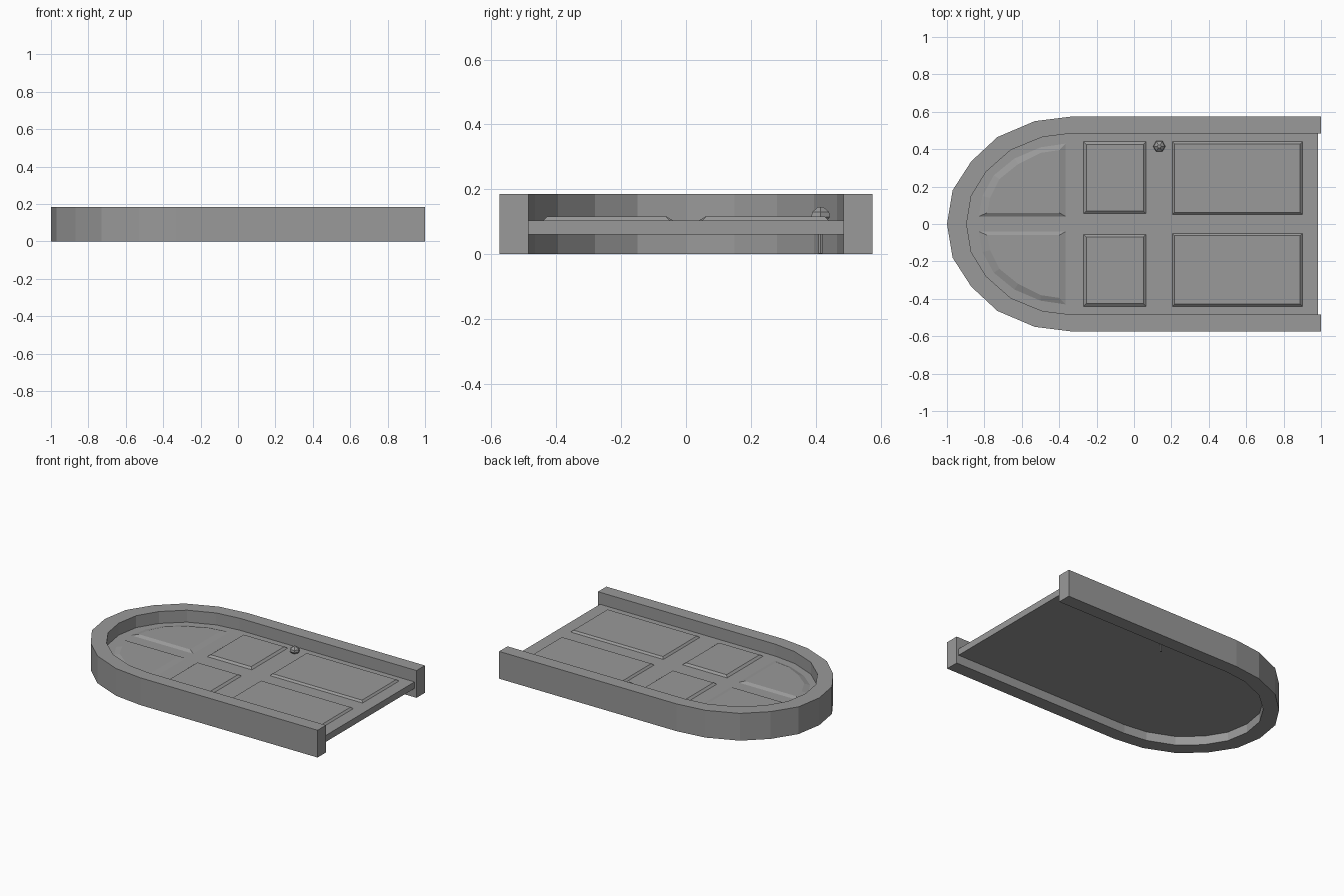
import bpy, bmesh

if "Cube" in bpy.data.objects:
    bpy.data.objects.remove(bpy.data.objects["Cube"], do_unlink=True)

grey = bpy.data.materials.new("stone_grey")
grey.use_nodes = True
grey.diffuse_color = (0.32, 0.32, 0.32, 1)
bsdf = grey.node_tree.nodes["Principled BSDF"]
bsdf.inputs["Base Color"].default_value = grey.diffuse_color
bsdf.inputs["Roughness"].default_value = 0.8


def loft(name, layers):
    """Solid through a stack of (loop, height) layers with equal point counts."""
    bm = bmesh.new()
    rings = [[bm.verts.new((x, y, z)) for x, y in loop] for loop, z in layers]
    bm.faces.new(rings[0][::-1])
    bm.faces.new(rings[-1])
    count = len(rings[0])
    for low, high in zip(rings, rings[1:]):
        for i in range(count):
            j = (i + 1) % count
            bm.faces.new((low[i], low[j], high[j], high[i]))
    bmesh.ops.recalc_face_normals(bm, faces=bm.faces)
    mesh = bpy.data.meshes.new(name)
    bm.to_mesh(mesh)
    bm.free()
    mesh.materials.append(grey)
    obj = bpy.data.objects.new(name, mesh)
    bpy.context.collection.objects.link(obj)
    return obj


def flip(loop, side):
    return [(x, y * side) for x, y in loop]


def rect(x0, x1, y0, y1):
    return [(x0, y0), (x1, y0), (x1, y1), (x0, y1)]


# Arch curves, from the straight side to the crown
outer = [(-0.33, 0.575), (-0.53, 0.55), (-0.73, 0.465), (-0.87, 0.335), (-0.97, 0.18), (-1, 0)]
inner = [(-0.33, 0.485), (-0.49, 0.465), (-0.66, 0.395), (-0.79, 0.28), (-0.87, 0.15), (-0.895, 0)]


def full_arch(half, end):
    side = [(end, half[0][1])] + half
    return side + flip(side[-2::-1], -1)


# Surrounding arched frame
loft("door_frame", [(full_arch(outer, 1) + full_arch(inner, 1)[::-1], z) for z in (0, 0.185)])

# Door leaves and their raised panels
door_top, panel_top = 0.104, 0.116
arch_base = [(-0.365, 0.04), (-0.365, 0.43), (-0.50, 0.41), (-0.64, 0.35),
             (-0.75, 0.26), (-0.81, 0.15), (-0.83, 0.04)]
arch_face = [(-0.40, 0.06), (-0.40, 0.395), (-0.50, 0.38), (-0.62, 0.32),
             (-0.72, 0.24), (-0.77, 0.14), (-0.785, 0.06)]

for label, side in (("left", 1), ("right", -1)):
    leaf = [(0.985, 0), (0.985, 0.485)] + inner
    loft("door_leaf_" + label, [(flip(leaf, side), z) for z in (0.06, door_top)])
    panels = {
        "arched_panel": (arch_base, arch_face),
        "middle_panel": (rect(-0.27, 0.065, 0.055, 0.44), rect(-0.255, 0.05, 0.07, 0.425)),
        "long_panel": (rect(0.205, 0.9, 0.05, 0.44), rect(0.217, 0.888, 0.062, 0.428)),
    }
    for part, (base, face) in panels.items():
        loft(part + "_" + label, [(flip(base, side), door_top - 0.005),
                                  (flip(base, side), door_top),
                                  (flip(face, side), panel_top)])

# Door handle: faceted knob and the spindle through the leaf
knob_x, knob_y = 0.135, 0.415


def hexagon(radius):
    directions = [(1, 0), (0.5, 0.87), (-0.5, 0.87), (-1, 0), (-0.5, -0.87), (0.5, -0.87)]
    return [(knob_x + radius * x, knob_y + radius * y) for x, y in directions]


loft("knob", [(hexagon(0.02), 0.1), (hexagon(0.033), 0.115),
              (hexagon(0.03), 0.13), (hexagon(0.01), 0.145)])
loft("knob_spindle", [(hexagon(0.007), z) for z in (0.002, 0.11)])
